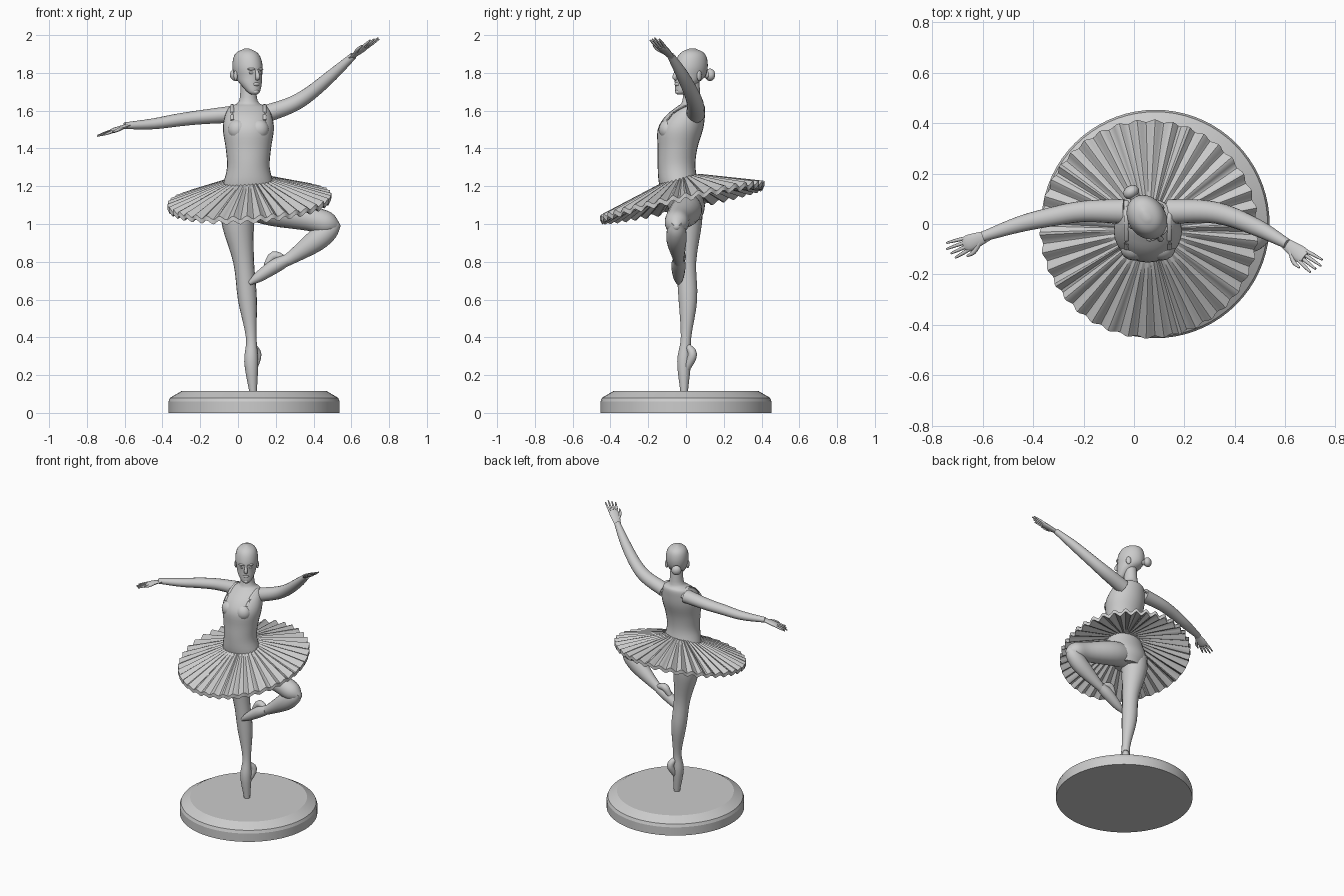
import bpy, bmesh, math
from mathutils import Vector, Matrix

cube = bpy.data.objects.get("Cube")
if cube:
    bpy.data.objects.remove(cube, do_unlink=True)

FORWARD_AXIS, UP_AXIS = Vector((0, 1, 0)), Vector((0, 0, 1))

stone = bpy.data.materials.new("plain_grey")
stone.use_nodes = True
grey = (.6, .6, .6, 1)
stone.diffuse_color = grey
stone.node_tree.nodes["Principled BSDF"].inputs["Base Color"].default_value = grey


def finish(name, bm, angle=50):
    """Turn a bmesh into a shaded object with the shared material."""
    bmesh.ops.recalc_face_normals(bm, faces=bm.faces)
    mesh = bpy.data.meshes.new(name)
    bm.to_mesh(mesh)
    bm.free()
    obj = bpy.data.objects.new(name, mesh)
    bpy.context.collection.objects.link(obj)
    mesh.materials.append(stone)
    bpy.ops.object.select_all(action="DESELECT")
    obj.select_set(True)
    bpy.context.view_layer.objects.active = obj
    bpy.ops.object.shade_smooth_by_angle(angle=math.radians(angle))
    return obj


def skin(name, rings, angle=50):
    """Join a list of point rings into a closed body."""
    bm = bmesh.new()
    loops = [[bm.verts.new(point) for point in ring] for ring in rings]
    for low, high in zip(loops, loops[1:]):
        for i in range(len(low)):
            bm.faces.new((low[i - 1], low[i], high[i], high[i - 1]))
    bm.faces.new(loops[0])
    bm.faces.new(loops[-1])
    return finish(name, bm, angle)


def circle(count):
    return [(math.cos(math.tau * i / count), math.sin(math.tau * i / count))
            for i in range(count)]


def spline(rows, steps=4):
    """Smooth curve through rows of numbers."""
    rows = [Vector(row) for row in rows]
    rows = [rows[0] * 2 - rows[1]] + rows + [rows[-1] * 2 - rows[-2]]
    curve = []
    for before, start, end, after in zip(rows, rows[1:], rows[2:], rows[3:]):
        leave, arrive = (end - before) / 2, (after - start) / 2
        for k in range(steps):
            t = k / steps
            ease = t * t * (3 - 2 * t)
            curve.append(start.lerp(end, ease) + leave * t * (1 - t) ** 2
                         - arrive * t * t * (1 - t))
    return curve + [rows[-2]]


def limb(name, rows, ref=FORWARD_AXIS, flat=1, sides=18):
    """Tube through rows of x, y, z, radius, flattened along the ref direction."""
    rows = spline(rows)
    centres = [row.to_3d() for row in rows]
    rings = []
    for i, (centre, row) in enumerate(zip(centres, rows)):
        along = centres[min(i + 1, len(rows) - 1)] - centres[max(i - 1, 0)]
        side = along.cross(ref).normalized()
        up = side.cross(along).normalized() * flat
        rings.append([centre + (side * c + up * s) * row[3] for c, s in circle(sides)])
    return skin(name, rings)


def body(name, rows, x=0):
    """Upright body through rows of height, half width, front y, back y."""
    return skin(name, [[(x + c * half, (front + back) / 2 + s * (back - front) / 2, z)
                        for c, s in circle(28)] for z, half, front, back in spline(rows)])


def ball(name, place, size, turn=0):
    bm = bmesh.new()
    bmesh.ops.create_uvsphere(bm, u_segments=16, v_segments=10, radius=1)
    bm.transform(Matrix.Translation(place) @ Matrix.Rotation(turn, 4, "Z")
                 @ Matrix.Diagonal((*size, 1)))
    return finish(name, bm)


# Round stand with a sloped top edge
skin("stand", [[(.085 + c * radius, s * radius, z) for c, s in circle(72)]
               for radius, z in ((.453, 0), (.453, .06), (.445, .08), (.385, .115))], 20)

# Tilted, pleated skirt: upper cloth out to the rim, then the underside back in
PLEATS, RIM, CLOTH = 38, .43, .025
radii = (.1, .2, .3, .37, RIM)
layers = [(radius, 0) for radius in radii] + [(radius, CLOTH) for radius in reversed(radii)]
rings = []
for radius, drop in layers:
    ring = []
    for c, s in circle(PLEATS * 6):
        angle = math.atan2(s, c)
        fold = math.sin(angle * PLEATS + math.sin(angle * 5) / 2) * radius * .025
        x, y = c * (radius + fold / 2), s * (radius + fold / 2)
        dome = (RIM - radius) * .35 - drop + fold
        ring.append((x + .06, y - .02, 1.125 + dome + y * .21 + x * .06))
    rings.append(ring)
skin("skirt", rings, 35)

# Torso from hips to neck
CENTRE = .055
body("torso", [(1.02, .1, -.08, .08), (1.1, .14, -.1, .1), (1.2, .135, -.14, .07),
               (1.3, .113, -.15, .05), (1.4, .12, -.15, .06), (1.5, .135, -.15, .09),
               (1.57, .125, -.11, .1), (1.62, .1, -.05, .1), (1.65, .05, -.02, .08),
               (1.76, .04, -.01, .07)], CENTRE)

for name, side in (("left", 1), ("right", -1)):
    ball(name + "_bust", (CENTRE * (1 + side), -.095, 1.5), (.055, .05, .055))
    # Bodice strap over the shoulder
    x = CENTRE + side * .085
    limb(name + "_strap", [(x, -.1, 1.55, .01), (x, -.05, 1.6, .01), (x, .03, 1.63, .01),
                           (x, .09, 1.58, .01)], FORWARD_AXIS + UP_AXIS, .5, 8)

# Head, turned to its left, with features placed in the head's own space
head_parts = [
    body("head", [(-.115, .015, -.08, -.05), (-.1, .034, -.09, -.025), (-.06, .056, -.09, .025),
                  (-.02, .067, -.09, .08), (.03, .075, -.09, .095), (.08, .068, -.075, .09),
                  (.11, .048, -.05, .07), (.128, .01, -.01, .03)]),
    limb("nose", [(0, -.085, .02, .006), (0, -.1, -.02, .012), (0, -.09, -.035, .008)]),
    ball("lips", (0, -.085, -.06), (.02, .01, .01)),
    ball("chin", (0, -.08, -.1), (.017, .014, .013)),
    ball("bun", (0, .12, -.01), (.033, .026, .033)),
    ball("bun_band", (0, .1, -.01), (.02, .02, .02)),
]
for name, side in (("left", 1), ("right", -1)):
    head_parts += [
        ball(name + "_ear", (side * .07, .01, -.015), (.01, .017, .028), side * .3),
        ball(name + "_brow", (side * .028, -.08, .02), (.022, .01, .007), side * .3),
        ball(name + "_eye", (side * .028, -.08, 0), (.014, .006, .006), side * .3),
    ]
for part in head_parts:
    part.matrix_world = (Matrix.Translation((.052, .025, 1.8))
                         @ Matrix.Rotation(math.radians(32), 4, "Z"))


def hand(name, wrist, tip):
    """Flat palm, four spread fingers and a forward thumb."""
    wrist, reach = Vector(wrist), Vector(tip) - Vector(wrist)
    across = UP_AXIS.cross(reach).normalized()
    if across.y > 0:
        across.negate()
    flat_axis = across.cross(reach).normalized()

    def piece(part, rows, flat=1, sides=8):
        """Rows give the share of the reach, the offset across and the radius."""
        limb(name + part, [(*(wrist + reach * share + across * offset), radius)
                           for share, offset, radius in rows], flat_axis, flat, sides)

    piece("_palm", [(-.1, 0, .02), (.4, 0, .033), (.56, 0, .026)], .4, 14)
    for number in range(4):
        offset = (number - 1.5) * .015
        length = 1 - abs(number - 1) * .06
        piece("_finger_" + str(number + 1),
              [(.45, offset, .008), (.7, offset * 1.3, .007), (length, offset * 1.5, .004)])
    piece("_thumb", [(.15, .01, .01), (.4, .04, .009), (.6, .045, .004)])


# Arms: one held out to the side, one raised
limb("right_arm", [(-.04, .05, 1.58, .05), (-.2, .05, 1.565, .042), (-.32, .03, 1.55, .038),
                   (-.45, 0, 1.53, .032), (-.6, -.05, 1.52, .02)], UP_AXIS, .9)
hand("right_hand", (-.59, -.05, 1.52), (-.74, -.11, 1.465))
limb("left_arm", [(.14, .05, 1.58, .05), (.28, .05, 1.63, .045), (.38, .03, 1.69, .04),
                  (.5, -.02, 1.79, .033), (.61, -.08, 1.89, .02)], UP_AXIS, .95)
hand("left_hand", (.605, -.08, 1.885), (.735, -.175, 1.985))

# Standing leg, ending on the tip of the toes
limb("standing_leg", [(0, 0, 1.1, .09), (0, 0, 1, .085), (.03, 0, .8, .055), (.05, .01, .6, .05),
                      (.07, 0, .4, .028), (.07, -.01, .27, .037), (.08, -.01, .11, .02)])
limb("standing_heel", [(.075, 0, .36, .015), (.1, .035, .31, .024), (.08, 0, .23, .02)])

# Raised leg, folded so the toes touch the standing knee
limb("raised_thigh", [(.08, 0, 1.09, .075), (.2, 0, 1.07, .083), (.38, -.04, 1.03, .067),
                      (.48, -.05, 1, .06), (.54, -.05, .98, .012)])
limb("raised_shin", [(.52, -.05, 1.01, .03), (.48, -.05, .97, .055), (.41, -.05, .91, .058),
                     (.28, -.04, .82, .034), (.22, -.04, .79, .028)], flat=.9)
limb("raised_foot", [(.26, -.04, .81, .03), (.2, -.04, .78, .038), (.11, -.04, .72, .028),
                     (.06, -.04, .685, .01)])
limb("raised_heel", [(.25, -.035, .815, .016), (.19, -.025, .83, .025), (.15, -.03, .78, .016)])
